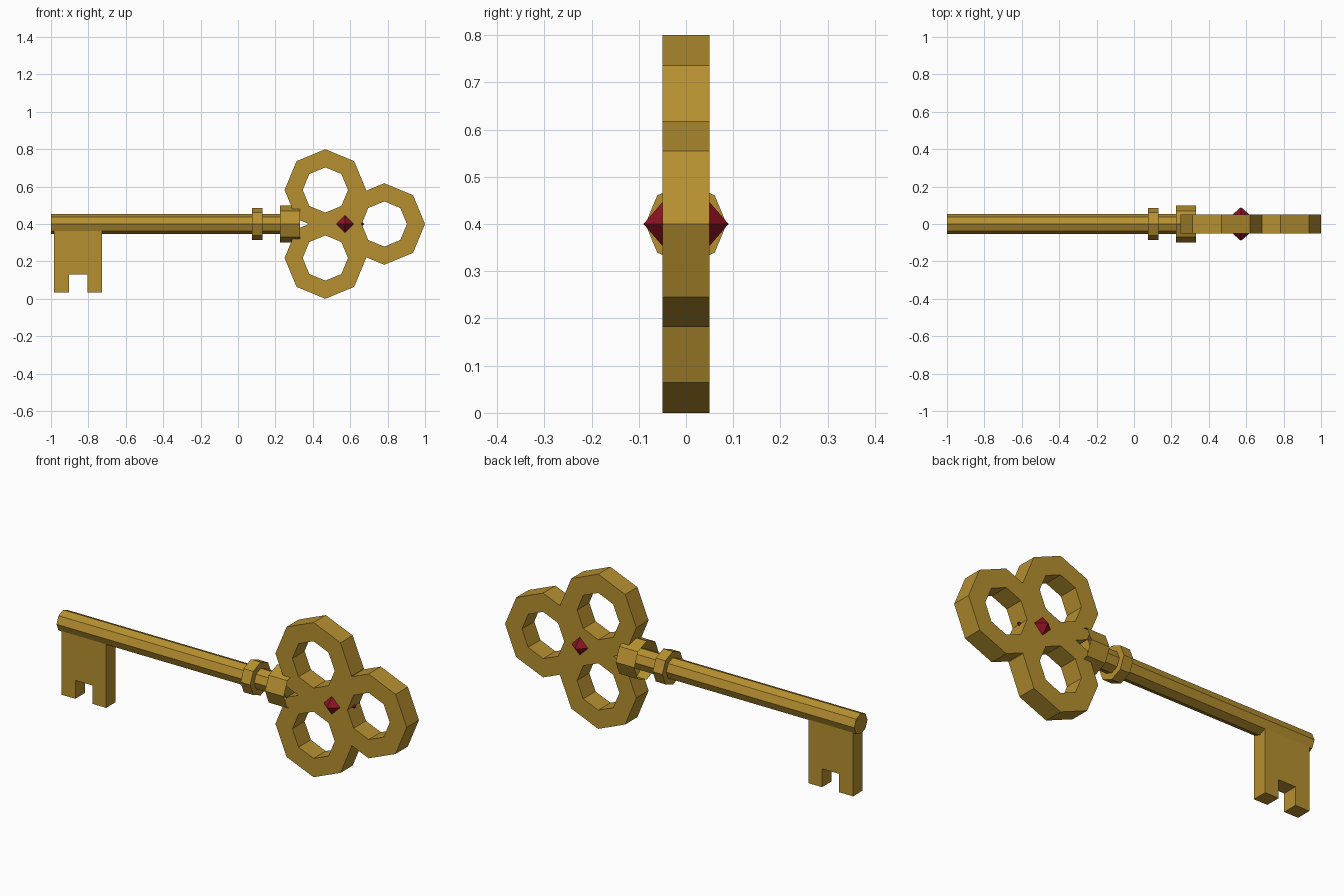
import bpy
import bmesh
import math
from mathutils import Matrix, Vector

old = bpy.data.objects.get("Cube")
if old:
    bpy.data.objects.remove(old, do_unlink=True)


def make_material(name, rgb):
    mat = bpy.data.materials.new(name)
    mat.use_nodes = True
    color = (*rgb, 1.0)
    mat.diffuse_color = color
    mat.node_tree.nodes["Principled BSDF"].inputs["Base Color"].default_value = color
    return mat


gold = make_material("antique gold", (0.47, 0.28, 0.03))
ruby = make_material("deep red", (0.27, 0.006, 0.016))

SIDES = 8
AXIS_Z = 0.4


def finish(name, bm, mat, recalc=True):
    if recalc:
        bmesh.ops.recalc_face_normals(bm, faces=bm.faces)
    mesh = bpy.data.meshes.new(name)
    bm.to_mesh(mesh)
    bm.free()
    mesh.materials.append(mat)
    obj = bpy.data.objects.new(name, mesh)
    bpy.context.collection.objects.link(obj)
    return obj


def rod(name, x0, x1, radius, capped=True):
    """Octagonal rod or open sleeve along x, with a corner on top."""
    bm = bmesh.new()
    place = Matrix.Translation(((x0 + x1) / 2, 0, AXIS_Z)) @ Matrix.Rotation(math.pi / 2, 4, 'Y')
    bmesh.ops.create_cone(bm, cap_ends=capped, segments=SIDES, radius1=radius,
                          radius2=radius, depth=x1 - x0, matrix=place)
    return finish(name, bm, gold)


def extrude_profile(bm, faces, depth):
    """Thicken flat faces along y, centred on y = 0."""
    made = bmesh.ops.extrude_face_region(bm, geom=faces)
    moved = [g for g in made["geom"] if isinstance(g, bmesh.types.BMVert)]
    bmesh.ops.translate(bm, verts=moved, vec=(0, depth, 0))
    bmesh.ops.translate(bm, verts=bm.verts, vec=(0, -depth / 2, 0))


def ring(name, cx, cz, outer, inner, depth):
    """Flat octagonal ring facing the front."""
    bm = bmesh.new()
    loops = []
    for radius in (outer, inner):
        angles = [i * math.tau / SIDES for i in range(SIDES)]
        loops.append([bm.verts.new((cx + radius * math.cos(a), 0, cz + radius * math.sin(a)))
                      for a in angles])
    big, small = loops
    faces = []
    for i in range(SIDES):
        j = (i + 1) % SIDES
        faces.append(bm.faces.new((big[i], big[j], small[j], small[i])))
    extrude_profile(bm, faces, depth)
    return finish(name, bm, gold)


# Shaft with its two collars
rod("shaft", -1.0, 0.3, 0.054)
rod("small_collar", 0.075, 0.13, 0.086)
rod("large_collar", 0.225, 0.332, 0.1, capped=False)

# Trefoil bow: three rings around the gem
CENTRE_X = 0.572
for label, turn in (("left", 0), ("upper", 120), ("lower", 240)):
    a = math.radians(turn)
    ring(label + "_bow_ring", CENTRE_X + 0.21 * math.cos(a), AXIS_Z + 0.21 * math.sin(a),
         0.218, 0.121, 0.1)

# Notched bit below the end of the shaft
bm = bmesh.new()
outline = [(-0.983, 0.39), (-0.983, 0.035), (-0.903, 0.035), (-0.903, 0.13),
           (-0.805, 0.13), (-0.805, 0.035), (-0.727, 0.035), (-0.727, 0.39)]
face = bm.faces.new([bm.verts.new((x, 0, z)) for x, z in outline])
extrude_profile(bm, [face], 0.078)
finish("bit", bm, gold)

# Octahedral gem set through the middle of the bow
bm = bmesh.new()
half = Vector((0.104, 0.09, 0.104))
tip_x, tip_y, tip_z = [[bm.verts.new([s * half[k] if k == axis else 0 for k in range(3)])
                        for s in (-1, 1)] for axis in range(3)]
for vx in tip_x:
    for vy in tip_y:
        for vz in tip_z:
            bm.faces.new((vx, vy, vz))
bmesh.ops.translate(bm, verts=bm.verts, vec=(CENTRE_X, 0, AXIS_Z))
finish("gem", bm, ruby)
